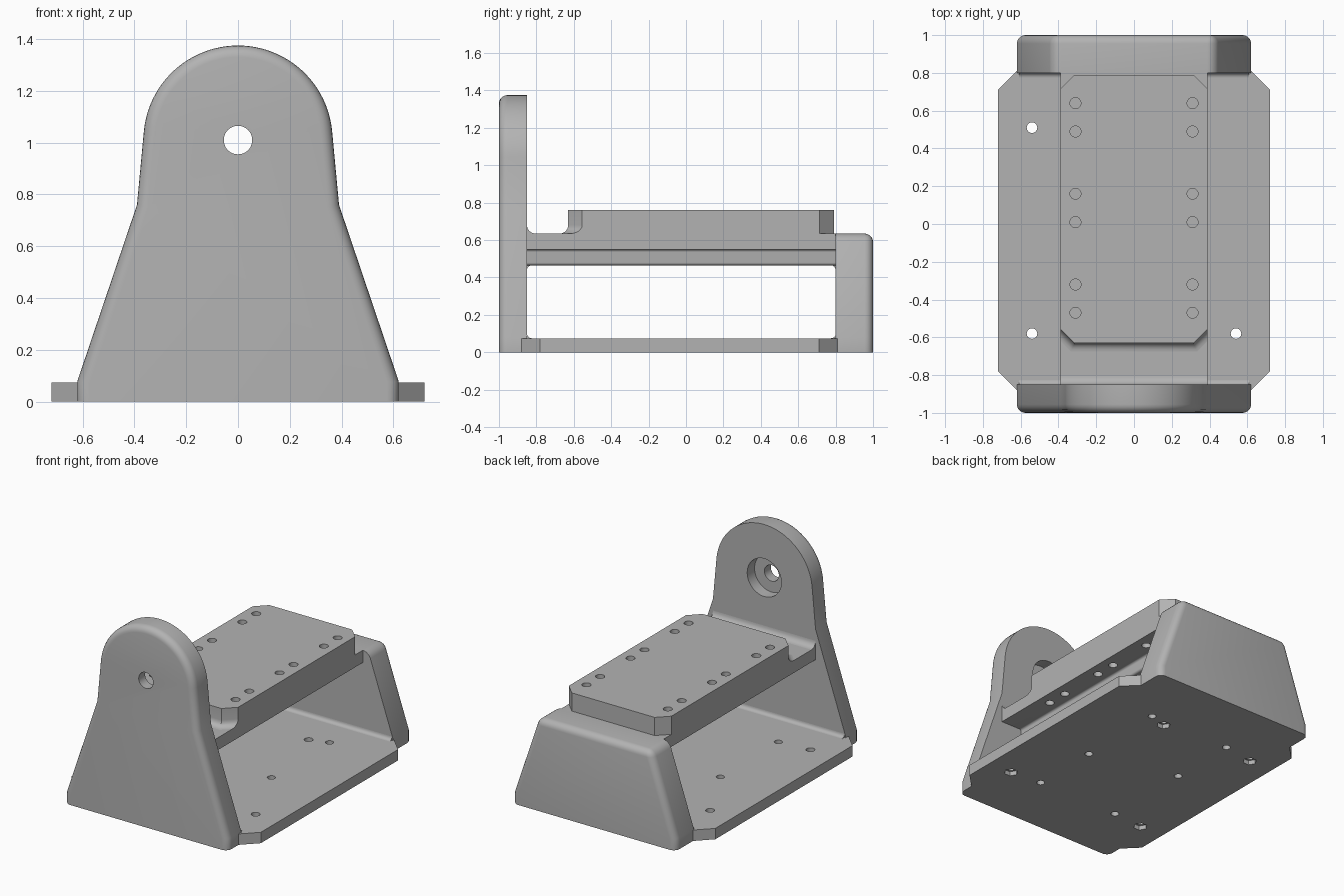
import bpy, bmesh, math
from mathutils import Vector

cube = bpy.data.objects.get("Cube")
if cube:
    bpy.data.objects.remove(cube, do_unlink=True)

grey = bpy.data.materials.new("plain grey")
grey.use_nodes = True
grey.diffuse_color = (0.45, 0.45, 0.45, 1)
grey.node_tree.nodes["Principled BSDF"].inputs["Base Color"].default_value = (0.45, 0.45, 0.45, 1)

AXES = {"x": lambda a, b, t: (t, a, b), "y": lambda a, b, t: (a, t, b), "z": lambda a, b, t: (a, b, t)}


def finish(name, bm):
    bmesh.ops.recalc_face_normals(bm, faces=bm.faces)
    mesh = bpy.data.meshes.new(name)
    bm.to_mesh(mesh)
    bm.free()
    obj = bpy.data.objects.new(name, mesh)
    bpy.context.collection.objects.link(obj)
    mesh.materials.append(grey)
    return obj


def loft(layers):
    """Closed solid through a stack of matching loops."""
    bm = bmesh.new()
    rings = [[bm.verts.new(p) for p in ring] for ring in layers]
    n = len(rings[0])
    for low, high in zip(rings, rings[1:]):
        for i in range(n):
            j = (i + 1) % n
            bm.faces.new((low[i], low[j], high[j], high[i]))
    bm.faces.new(rings[0])
    bm.faces.new(rings[-1])
    bmesh.ops.recalc_face_normals(bm, faces=bm.faces)
    return bm


def extrude(outline, axis, start, end):
    put = AXES[axis]
    return loft([[put(a, b, t) for a, b in outline] for t in (start, end)])


def arc(cx, cy, r, a0, a1, n):
    angles = [math.radians(a0 + (a1 - a0) * i / n) for i in range(n + 1)]
    return [(cx + r * math.cos(a), cy + r * math.sin(a)) for a in angles]


def mirrored(half):
    """Complete a symmetric outline from its +x half, listed bottom to top."""
    return half + [(-x, z) for x, z in reversed(half) if abs(x) > 1e-5]


def round_edges(bm, test, radius):
    edges = [e for e in bm.edges if test(*(v.co for v in e.verts))]
    bmesh.ops.bevel(bm, geom=edges, offset=radius, segments=5, profile=0.5, affect="EDGES")


def smooth(obj, angle=30):
    bpy.ops.object.select_all(action="DESELECT")
    obj.select_set(True)
    bpy.context.view_layer.objects.active = obj
    bpy.ops.object.shade_smooth_by_angle(angle=math.radians(angle))


def drill(obj, holes):
    """Cut holes given as (axis, a, b, radius, start, end, sides)."""
    bm = bmesh.new()
    for axis, a, b, r, start, end, sides in holes:
        part = extrude(arc(a, b, r, 0, 360, sides)[:-1], axis, start, end)
        temp = bpy.data.meshes.new("hole")
        part.to_mesh(temp)
        part.free()
        bm.from_mesh(temp)
        bpy.data.meshes.remove(temp)
    cutter = finish("hole_cutter", bm)
    cutter.hide_render = True
    bpy.context.view_layer.objects.active = obj
    mod = obj.modifiers.new("holes", "BOOLEAN")
    mod.operation, mod.solver, mod.object = "DIFFERENCE", "EXACT", cutter
    mod.use_self = True
    bpy.ops.object.modifier_apply(modifier=mod.name)
    bpy.data.objects.remove(cutter, do_unlink=True)


def fillet(name, y, z, dy, dz, r, half_width):
    """Concave strip filling an inside corner along x."""
    curve = [(y + dy * (r - r * math.cos(t)), z + dz * (r - r * math.sin(t)))
             for t in [math.pi / 2 * i / 6 for i in range(7)]]
    back = 0.005
    corner = [(y + dy * r, z - dz * back), (y - dy * back, z - dz * back), (y - dy * back, z + dz * r)]
    smooth(finish(name, extrude(curve + corner, "x", -half_width, half_width)))


# Base plate with clipped corners
corners = [(0.62, -0.88), (0.72, -0.78), (0.72, 0.71), (0.62, 0.81)]
base = finish("base_plate", extrude(mirrored(corners), "z", 0, 0.075))
holes = []
for x, y in ((0.54, -0.58), (-0.54, -0.58), (-0.54, 0.51), (0.18, 0.51)):
    holes.append(("z", x, y, 0.028, -0.1, 0.2, 24))
for x, y in ((0.31, 0.55), (0.31, -0.08), (0.31, -0.56), (-0.31, 0.55), (-0.31, 0.07), (-0.31, -0.56)):
    holes.append(("z", x, y, 0.026, -0.1, 0.2, 24))
drill(base, holes)
# Hexagonal pockets under the four mounting holes
drill(base, [("z", x, y, 0.045, -0.1, 0.03, 6) for x, y, *_ in [h[1:3] for h in holes[:4]]])
smooth(base)

# Tall front upright with rounded head and a counterbored hole
head = [(x, z) for x, z in arc(0, 1.01, 0.365, 5.4, 90, 24)]
head[-1] = (0, 1.375)
bm = extrude(mirrored([(0.62, 0), (0.62, 0.08), (0.39, 0.76)] + head), "y", -1, -0.85)
round_edges(bm, lambda a, b: a.y < -0.99 and b.y < -0.99 and a.z + b.z > 0.01, 0.045)
front = finish("front_upright", bm)
drill(front, [("y", 0, 1.01, 0.055, -1.1, -0.7, 40)])
drill(front, [("y", 0, 1.01, 0.13, -0.93, -0.7, 48)])
smooth(front)

# Lower rear upright, rounded along its outside edges
bm = extrude(mirrored([(0.62, 0), (0.62, 0.08), (0.432, 0.635)]), "y", 0.8, 1)
round_edges(bm, lambda a, b: a.z + b.z > 0.01 and (min(a.y, b.y) > 0.99 or min(a.z, b.z) > 0.6 and abs(a.x - b.x) < 0.01), 0.045)
rear = finish("rear_upright", bm)
smooth(rear)

# Bridge between the uprights, with a rib along its underside
rib = [(0.0, 0.465)] + arc(0.215, 0.48, 0.015, -90, 0, 5)
rib += arc(0.245, 0.535, 0.015, 180, 90, 5) + [(0.39, 0.55), (0.39, 0.635)]
bridge = finish("bridge", extrude(mirrored(rib), "y", -0.86, 0.81))

# Raised pad with clipped corners and a flared foot on its front
layers = []
for t in [math.pi / 2 * i / 6 for i in range(7)] + [None]:
    flare = 0 if t is None else 0.045 * (1 - math.sin(t))
    z = 0.76 if t is None else 0.635 + 0.045 * (1 - math.cos(t))
    half = [(0.315 + 0.414 * flare, -0.63 - flare), (0.39, -0.555 - 1.414 * flare), (0.39, 0.715), (0.315, 0.79)]
    layers.append([(x, y, z) for x, y in mirrored(half)])
pad = finish("mounting_pad", loft(layers))

bolts = [(x, y) for x in (-0.31, 0.31) for y in (0.64, 0.49, 0.16, 0.01, -0.32, -0.47)]
for part in (bridge, pad):
    drill(part, [("z", x, y, 0.029, 0.4, 0.9, 24) for x, y in bolts])
    smooth(part)

# Concave fillets in the inside corners
fillet("front_floor_fillet", -0.85, 0.635, 1, 1, 0.045, 0.39)
fillet("front_base_fillet", -0.85, 0.075, 1, 1, 0.025, 0.61)
fillet("rear_base_fillet", 0.8, 0.075, -1, 1, 0.025, 0.61)
fillet("front_rib_fillet", -0.85, 0.465, 1, -1, 0.025, 0.21)
fillet("rear_rib_fillet", 0.8, 0.465, -1, -1, 0.025, 0.21)
